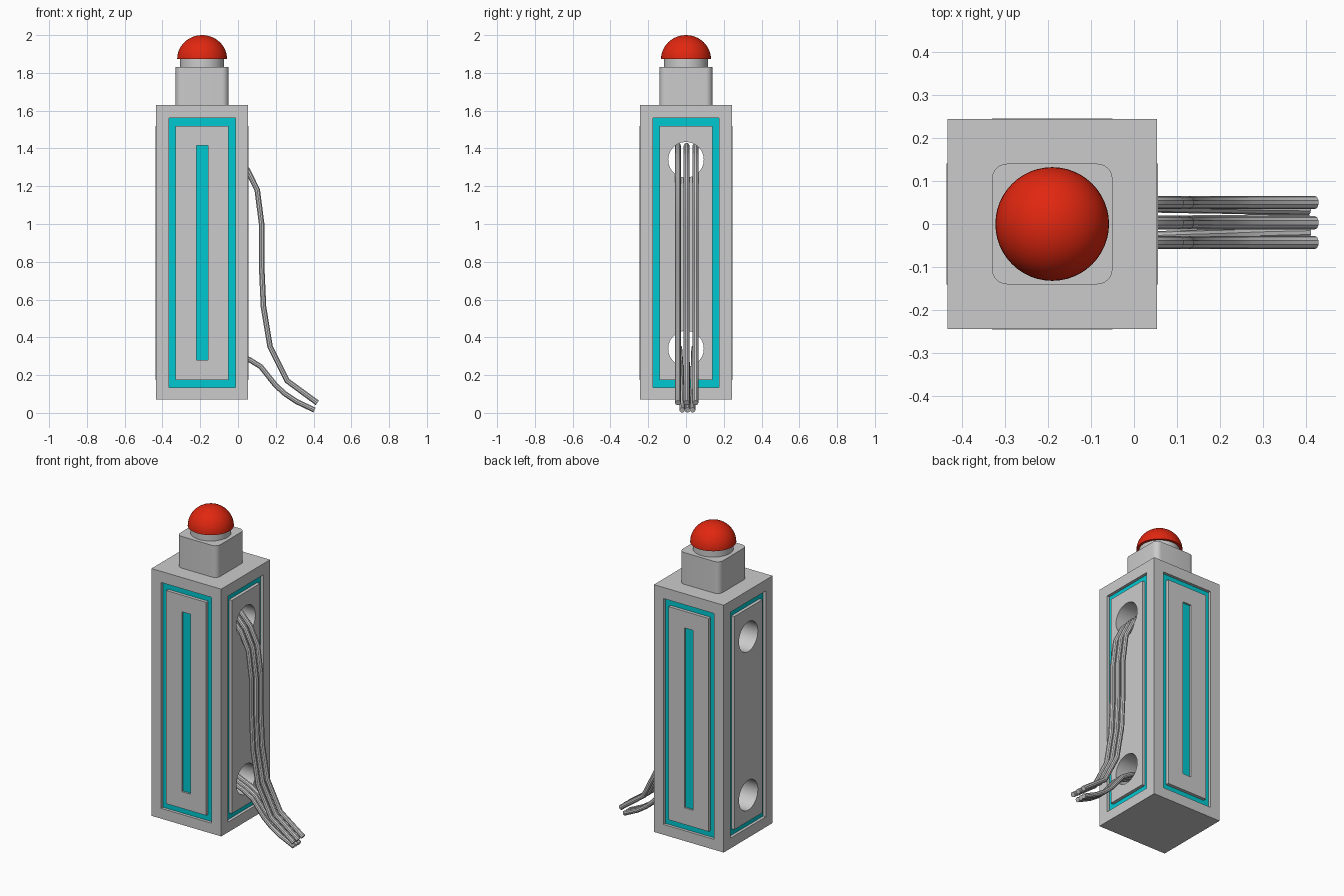
import bpy, bmesh, math
from mathutils import Matrix, Vector

if "Cube" in bpy.data.objects:
    bpy.data.objects.remove(bpy.data.objects["Cube"])

CX = -0.19                # pillar axis
H = 0.2435                # pillar half width
DEPTH = 0.022             # groove depth
ZMID = 0.848              # mid height of the face panels


def material(name, rgb):
    m = bpy.data.materials.new(name)
    m.diffuse_color = (*rgb, 1)
    m.use_nodes = True
    m.node_tree.nodes["Principled BSDF"].inputs["Base Color"].default_value = m.diffuse_color
    return m


CYAN = material("cyan", (0.0, 0.58, 0.63))
RED = material("red", (0.75, 0.02, 0.005))


def finish(bm, name, mat=None, smooth=False):
    bmesh.ops.recalc_face_normals(bm, faces=bm.faces)
    me = bpy.data.meshes.new(name)
    bm.to_mesh(me)
    bm.free()
    ob = bpy.data.objects.new(name, me)
    bpy.context.collection.objects.link(ob)
    if mat:
        me.materials.append(mat)
    if smooth:
        smooth_by_angle(ob)
    return ob


def smooth_by_angle(ob):
    bpy.ops.object.select_all(action='DESELECT')
    ob.select_set(True)
    bpy.context.view_layer.objects.active = ob
    bpy.ops.object.shade_smooth_by_angle(angle=math.radians(35))


def boxes(name, ranges, mat=None, matrix=Matrix()):
    """One object from boxes given as (x0, x1, y0, y1, z0, z1)."""
    bm = bmesh.new()
    for x0, x1, y0, y1, z0, z1 in ranges:
        m = Matrix.Translation(((x0 + x1) / 2, (y0 + y1) / 2, (z0 + z1) / 2))
        m = m @ Matrix.Diagonal((x1 - x0, y1 - y0, z1 - z0, 1))
        bmesh.ops.create_cube(bm, size=1, matrix=matrix @ m)
    return finish(bm, name, mat)


def cylinder(name, r, depth, matrix, segs=48):
    bm = bmesh.new()
    bmesh.ops.create_cone(bm, cap_ends=True, segments=segs, radius1=r,
                          radius2=r, depth=depth, matrix=matrix)
    return finish(bm, name, smooth=True)


def cut(ob, cutter):
    cutter.hide_render = True
    cutter.hide_set(True)
    mod = ob.modifiers.new("cut", 'BOOLEAN')
    mod.operation = 'DIFFERENCE'
    mod.solver = 'EXACT'
    mod.object = cutter
    bpy.context.view_layer.objects.active = ob
    bpy.ops.object.modifier_apply(modifier=mod.name)


# Pillar body and the two cable holes running through it
body = boxes("pillar_body", [(CX - H, CX + H, -H, H, 0.07, 1.63)])
holes = [cylinder("hole_cutter", 0.094, 1, Matrix.Translation((CX, 0, z))
                  @ Matrix.Rotation(math.pi / 2, 4, 'Y')) for z in (0.34, 1.34)]
cutters = list(holes)

# Four faces: pocket, cyan frame, raised panel (front drawn at -y, then turned)
W, PW = 0.176, 0.14
Z0, Z1, P0, P1 = 0.135, 1.56, 0.175, 1.52
side_panels = []
for i, side in enumerate(("front", "right", "back", "left")):
    m = Matrix.Translation((CX, 0, 0)) @ Matrix.Rotation(i * math.pi / 2, 4, 'Z')
    floor = -H + DEPTH
    pocket = boxes("pocket_cutter", [(-W, W, -H - 0.1, floor, Z0, Z1)], None, m)
    cut(body, pocket)
    cutters.append(pocket)
    a, b = floor - 0.004, floor
    boxes(side + "_frame_light", [(-W, -PW, a, b, Z0, Z1), (PW, W, a, b, Z0, Z1),
                                  (-PW, PW, a, b, Z0, P0), (-PW, PW, a, b, P1, Z1)],
          CYAN, m)
    panel = boxes(side + "_panel", [(-PW, PW, -H - 0.002, floor, P0, P1)], None, m)
    if i % 2:
        side_panels.append(panel)
    else:
        # recessed light strip
        slot = boxes("slot_cutter", [(-0.03, 0.03, -H - 0.1, -H + 0.013, 0.28, 1.415)],
                     None, m)
        cut(panel, slot)
        cutters.append(slot)
        boxes(side + "_strip_light", [(-0.03, 0.03, -H + 0.01, -H + 0.013, 0.28, 1.415)],
              CYAN, m)

for ob in [body] + side_panels:
    for h in holes:
        cut(ob, h)
    smooth_by_angle(ob)
for c in cutters:
    bpy.data.objects.remove(c)

# Lamp base with rounded upright edges
bm = bmesh.new()
bmesh.ops.create_cube(bm, size=1, matrix=Matrix.Translation((CX, 0, 1.73))
                      @ Matrix.Diagonal((0.28, 0.28, 0.2, 1)))
upright = [e for e in bm.edges if abs(e.verts[0].co.z - e.verts[1].co.z) > 0.1]
bmesh.ops.bevel(bm, geom=upright, offset=0.035, segments=6, profile=0.5, affect='EDGES')
finish(bm, "lamp_base", smooth=True)
cylinder("lamp_collar", 0.117, 0.055, Matrix.Translation((CX, 0, 1.8525)))

# Red lamp dome
bm = bmesh.new()
bmesh.ops.create_uvsphere(bm, u_segments=48, v_segments=24, radius=0.132)
geom = bm.verts[:] + bm.edges[:] + bm.faces[:]
bmesh.ops.bisect_plane(bm, geom=geom, plane_co=(0, 0, 0), plane_no=(0, 0, -1),
                       clear_outer=True, dist=1e-5)
bmesh.ops.holes_fill(bm, edges=[e for e in bm.edges if e.is_boundary])
bm.transform(Matrix.Translation((CX, 0, 1.874)) @ Matrix.Diagonal((1, 1, 0.126 / 0.132, 1)))
finish(bm, "lamp_dome", RED, True)


# Cables hanging from the holes
def cable(name, pts, r):
    cu = bpy.data.curves.new(name, 'CURVE')
    cu.dimensions = '3D'
    cu.bevel_depth = r
    cu.bevel_resolution = 3
    cu.use_fill_caps = True
    sp = cu.splines.new('POLY')
    sp.points.add(len(pts) - 1)
    for p, co in zip(sp.points, pts):
        p.co = (*co, 1)
    sp.use_smooth = True
    ob = bpy.data.objects.new(name, cu)
    bpy.context.collection.objects.link(ob)
    bpy.ops.object.select_all(action='DESELECT')
    ob.select_set(True)
    bpy.context.view_layer.objects.active = ob
    bpy.ops.object.convert(target='MESH')
    smooth_by_angle(bpy.context.object)


upper = [(-0.16, 1.415), (-0.03, 1.37), (0.05, 1.285), (0.102, 1.18), (0.125, 1.0),
         (0.125, 0.78), (0.135, 0.56), (0.17, 0.35), (0.26, 0.17), (0.42, 0.053)]
lower = [(-0.14, 0.345), (-0.03, 0.32), (0.06, 0.282), (0.12, 0.245), (0.20, 0.145),
         (0.25, 0.1), (0.31, 0.06), (0.405, 0.015)]
for i, y in enumerate((-0.043, 0.003, 0.05)):
    cable(f"upper_cable_{i + 1}", [(x, y, z) for x, z in upper], 0.0155)
for i, (ya, yb) in enumerate(((-0.035, -0.02), (0.004, 0.008), (0.043, 0.035))):
    n = len(lower) - 1
    cable(f"lower_cable_{i + 1}",
          [(x, ya + (yb - ya) * k / n, z) for k, (x, z) in enumerate(lower)], 0.0145)
